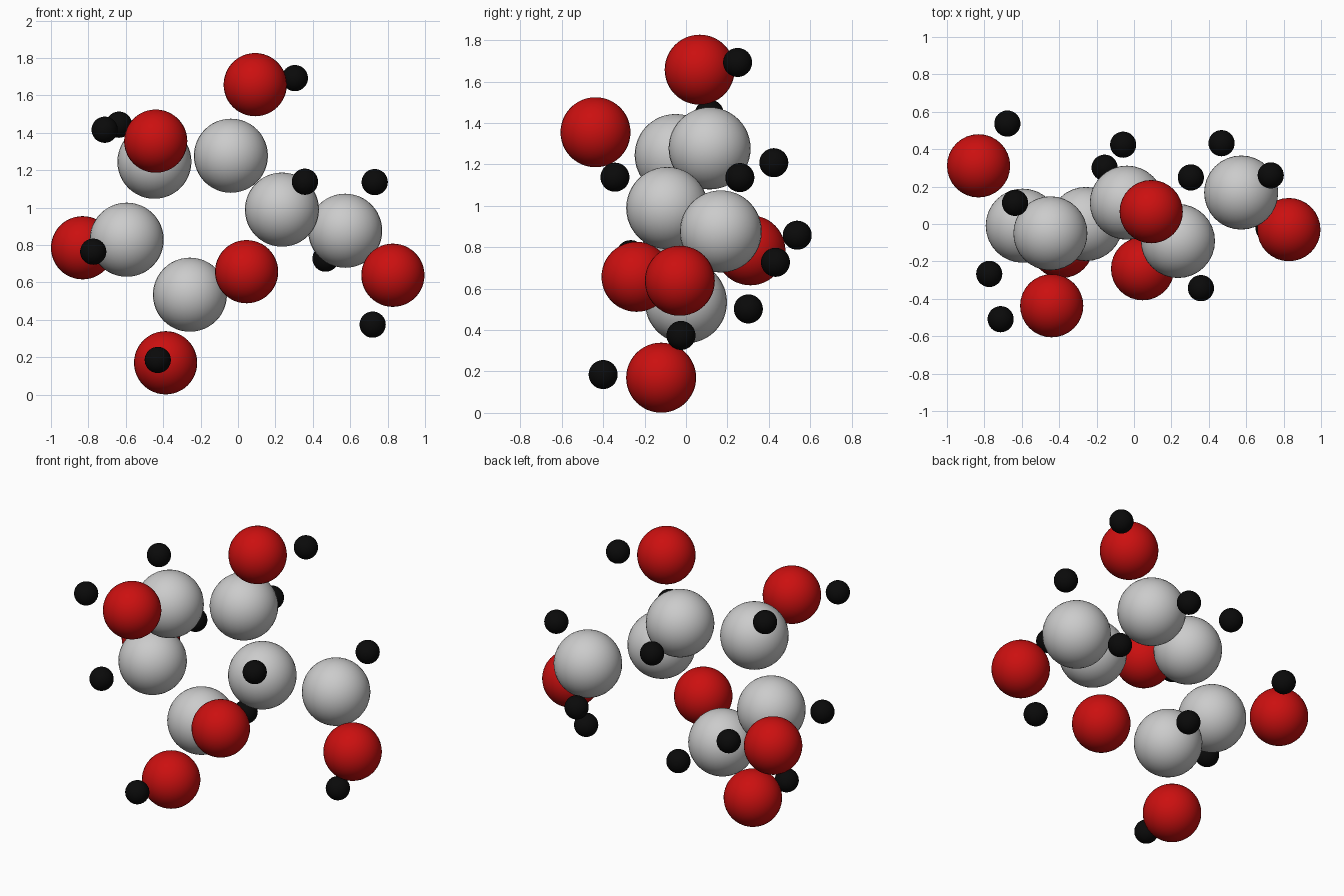
import bpy

# Ball model of a sugar molecule: atom centres by element
CARBON = [(-0.447, -0.050, 1.245), (-0.038, 0.114, 1.277), (0.235, -0.091, 0.989),
          (0.573, 0.168, 0.876), (-0.595, -0.009, 0.828), (-0.257, 0.000, 0.534)]
OXYGEN = [(0.092, 0.066, 1.657), (-0.440, -0.437, 1.355), (-0.831, 0.311, 0.785),
          (0.046, -0.239, 0.657), (0.828, -0.030, 0.638), (-0.387, -0.120, 0.170)]
HYDROGEN = [(0.304, 0.249, 1.692), (-0.713, -0.509, 1.416), (-0.636, 0.113, 1.443),
            (0.358, -0.343, 1.138), (0.731, 0.260, 1.136), (0.468, 0.432, 0.727),
            (0.720, -0.024, 0.374), (-0.429, -0.400, 0.185), (-0.774, -0.267, 0.764),
            (-0.058, 0.424, 1.208), (-0.677, 0.537, 0.858), (-0.157, 0.301, 0.502)]


def material(name, color):
    m = bpy.data.materials.new(name)
    m.diffuse_color = color
    return m


def atoms(name, centres, radius, mat=None):
    for i, c in enumerate(centres, 1):
        bpy.ops.mesh.primitive_uv_sphere_add(segments=32, ring_count=24,
                                             radius=radius, location=c)
        ob = bpy.context.object
        ob.name = f"{name}_atom_{i}"
        bpy.ops.object.shade_smooth()
        if mat:
            ob.data.materials.append(mat)


# Grey carbons, red oxygens, small black hydrogens
atoms("carbon", CARBON, 0.198)
atoms("oxygen", OXYGEN, 0.169, material("red", (0.6, 0.005, 0.005, 1)))
atoms("hydrogen", HYDROGEN, 0.070, material("black", (0.003, 0.003, 0.003, 1)))
